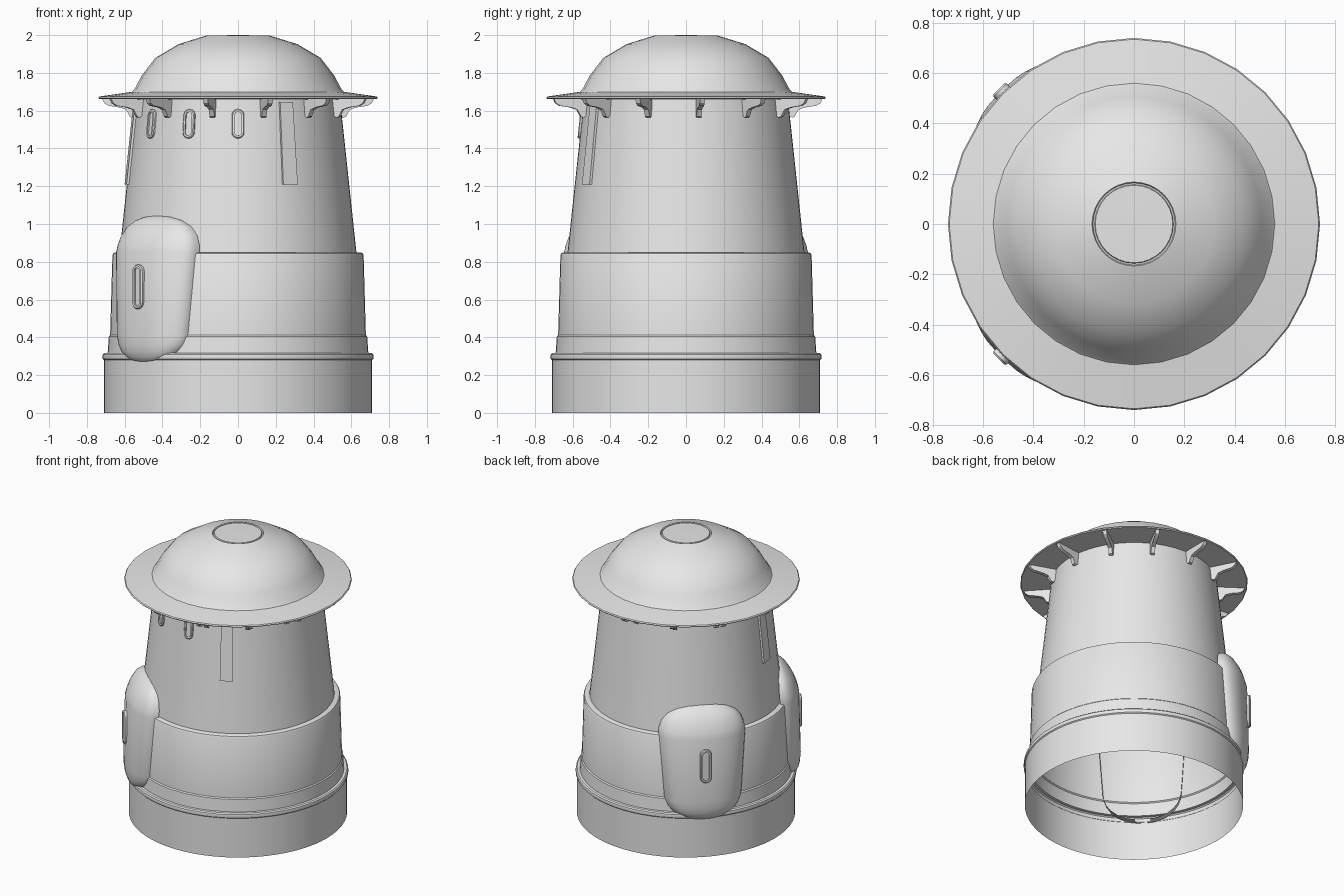
import bpy
import math
from mathutils import Matrix

cube = bpy.data.objects.get("Cube")
if cube:
    bpy.data.objects.remove(cube, do_unlink=True)

GREY = (0.8, 0.8, 0.8, 1)
mat = bpy.data.materials.new("light grey")
mat.use_nodes = True
mat.diffuse_color = GREY
mat.node_tree.nodes["Principled BSDF"].inputs["Base Color"].default_value = GREY

STEP = 360 / 13          # bracket spacing around the rim
WALL_TILT = -0.106       # lean of the upper wall


def wall_radius(z):
    return 0.627 - 0.107 * (z - 0.85)


def loft(name, rings, closed=True, cap_start=False, cap_end=False):
    """Skin equal-length rings of points into one smooth-by-angle object."""
    n = len(rings[0])
    verts = [p for ring in rings for p in ring]
    faces = []
    for k in range(len(rings) - 1):
        for i in range(n if closed else n - 1):
            a, b = k * n + i, k * n + (i + 1) % n
            faces.append((a, b, b + n, a + n))
    if cap_start:
        faces.append(tuple(reversed(range(n))))
    if cap_end:
        faces.append(tuple(range(len(verts) - n, len(verts))))
    me = bpy.data.meshes.new(name)
    me.from_pydata(verts, [], faces)
    me.materials.append(mat)
    ob = bpy.data.objects.new(name, me)
    bpy.context.collection.objects.link(ob)
    bpy.ops.object.select_all(action="DESELECT")
    ob.select_set(True)
    bpy.context.view_layer.objects.active = ob
    bpy.ops.object.shade_smooth_by_angle(angle=math.radians(30))
    return ob


def lathe(name, profile, sides, **caps):
    def ring(r, z):
        return [(r * math.cos(math.tau * i / sides),
                 r * math.sin(math.tau * i / sides), z) for i in range(sides)]
    return loft(name, [ring(r, z) for r, z in profile], **caps)


def place(ob, azimuth, r=0, z=0, tilt=0):
    """Local x points outward; swing the part around the tower axis."""
    ob.matrix_world = (Matrix.Rotation(math.radians(azimuth), 4, "Z")
                       @ Matrix.Translation((r, 0, z))
                       @ Matrix.Rotation(tilt, 4, "Y"))


def stadium(x, hw, hh, seg=8):
    """Upright rounded-end outline in the plane at depth x."""
    pts = []
    for side in (1, -1):
        for i in range(seg + 1):
            a = math.pi * i / seg
            pts.append((x, side * hw * math.cos(a),
                        side * (hh - hw + hw * math.sin(a))))
    return pts


def capsule(name, hw, hh, rise):
    """Raised rounded rim around a sunken panel."""
    rim = hw * 0.45
    return loft(name, [stadium(-0.02, hw, hh), stadium(rise * 0.6, hw, hh),
                       stadium(rise, hw * 0.85, hh - hw * 0.15),
                       stadium(rise, hw - rim, hh - rim),
                       stadium(rise * 0.3, hw - rim, hh - rim)], cap_end=True)


# Tower shell: base drum, bead, collar and tapering upper wall
lathe("base_drum", [(0.71, 0), (0.71, 0.28)], 64)
lathe("base_bead", [(0.71, 0.28), (0.716, 0.286), (0.718, 0.298),
                    (0.716, 0.31), (0.708, 0.317), (0.69, 0.318)], 64)
lathe("collar", [(0.69, 0.318), (0.684, 0.405), (0.677, 0.412),
                 (0.665, 0.835), (0.66, 0.845), (0.65, 0.85), (0.627, 0.85)], 64)
lathe("upper_wall", [(0.627, 0.85), (wall_radius(1.66), 1.66)], 64)

# Brim and domed roof
lathe("brim", [(0.53, 1.66), (0.735, 1.662), (0.74, 1.668),
               (0.735, 1.675), (0.56, 1.70)], 32)
lathe("roof_dome", [(0.565, 1.695), (0.55, 1.71), (0.507, 1.79), (0.437, 1.88),
                    (0.315, 1.952), (0.167, 1.998)], 32)
lathe("roof_cap", [(0.167, 1.998), (0.163, 1.99), (0.157, 1.99),
                   (0.154, 1.998), (0.001, 2.0)], 32, cap_end=True)

# Brackets under the brim
bracket = [(0.53, 1.662), (0.722, 1.662), (0.712, 1.64), (0.69, 1.626),
           (0.63, 1.617), (0.595, 1.605), (0.575, 1.568), (0.56, 1.563),
           (0.54, 1.58)]
for k in range(13):
    ob = loft("brim_bracket", [[(x, y, z) for x, z in bracket] for y in (0.013, -0.013)],
              cap_start=True, cap_end=True)
    place(ob, 90 + k * STEP)

# Slots and straps on the upper wall
for k in (0, -1, -2):
    place(capsule("wall_slot", 0.033, 0.078, 0.012),
          270 + k * STEP, wall_radius(1.53), 1.53, WALL_TILT)
for k in (1, -3):
    rings = [[(x, -0.043, -0.22), (x, 0.043, -0.22), (x, 0.038, 0.218), (x, -0.038, 0.218)]
             for x in (-0.02, 0.011)]
    place(loft("wall_strap", rings, cap_end=True),
          270 + k * STEP, wall_radius(1.428), 1.428, WALL_TILT)

# Side pods: rows of height, half width, depth and back radius
POD_ROWS = [(0.265, 0.05, 0.05, 0.645), (0.275, 0.11, 0.068, 0.645),
            (0.295, 0.165, 0.083, 0.645), (0.325, 0.21, 0.094, 0.645),
            (0.36, 0.236, 0.1, 0.645), (0.41, 0.255, 0.104, 0.645),
            (0.85, 0.285, 0.098, 0.64), (0.89, 0.28, 0.093, 0.634),
            (0.94, 0.262, 0.082, 0.625), (0.985, 0.225, 0.064, 0.615),
            (1.02, 0.165, 0.042, 0.604), (1.038, 0.09, 0.022, 0.598),
            (1.042, 0.03, 0.012, 0.595)]


def pod_row(z, w, d, back, seg=20):
    row = []
    for i in range(seg + 1):
        a = math.pi * i / seg
        c, s = math.cos(a), math.sin(a)
        t = -w * math.copysign(abs(c) ** 0.6, c)
        row.append((math.sqrt(back ** 2 - t ** 2) + d * max(s, 0) ** 0.55, t, z))
    return row


for azimuth in (135, 225):
    place(loft("side_pod", [pod_row(*r) for r in POD_ROWS], closed=False), azimuth)
    place(capsule("pod_slot", 0.037, 0.118, 0.016), azimuth, 0.744, 0.667)
